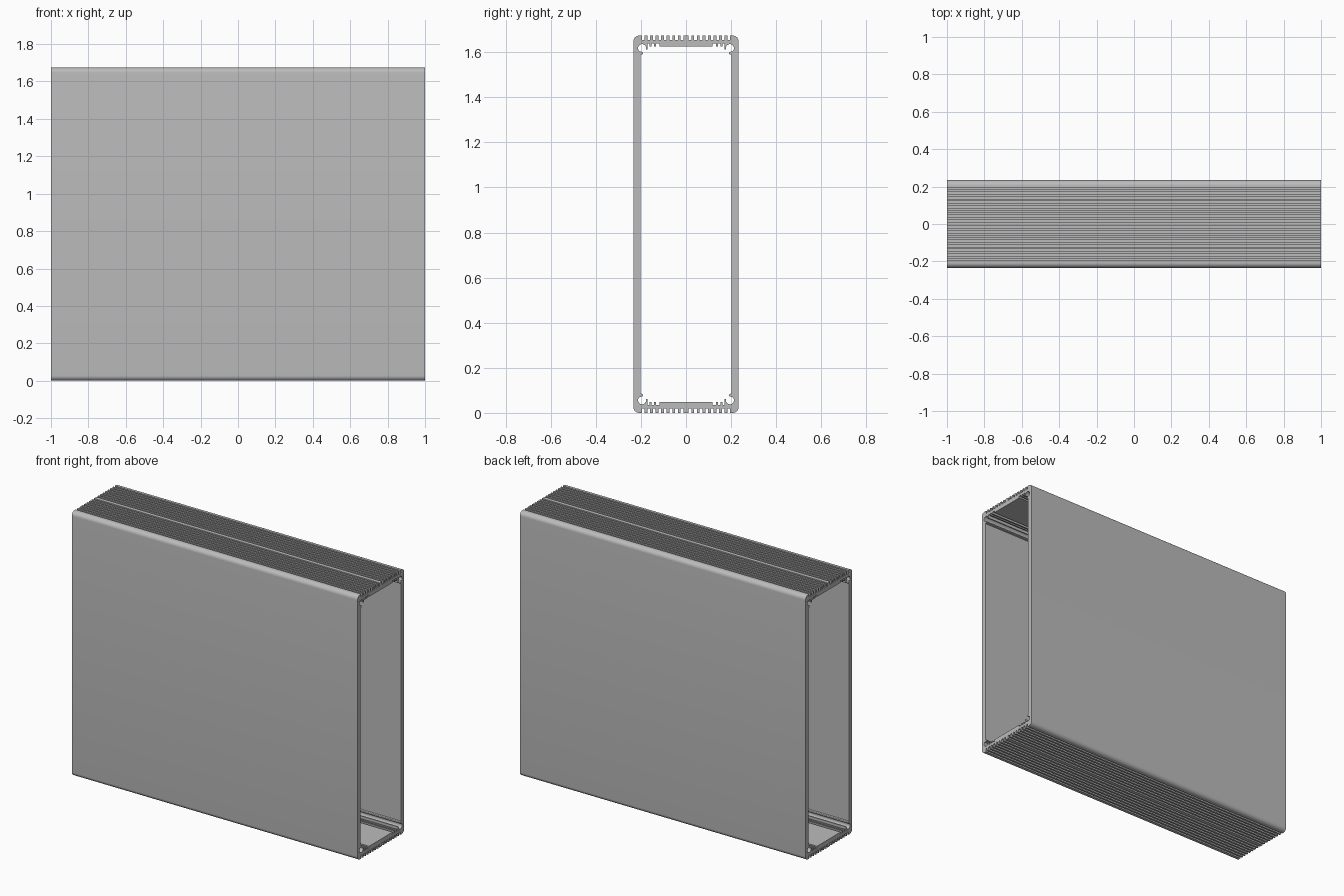
import bpy
from math import cos, sin, radians
from mathutils import Matrix

cube = bpy.data.objects.get("Cube")
if cube:
    bpy.data.objects.remove(cube, do_unlink=True)

HEIGHT = 1.674
HALF_DEPTH = 0.234
HALF_LENGTH = 1.0

metal = bpy.data.materials.new("plain_grey_metal")
metal.use_nodes = True
grey = (0.5, 0.5, 0.5, 1)
metal.diffuse_color = grey
metal.node_tree.nodes["Principled BSDF"].inputs["Base Color"].default_value = grey


def arc(cy, cv, radius, start, end, steps):
    """Arc points in (y, distance below the top) space."""
    angles = [radians(start + (end - start) * i / steps) for i in range(steps + 1)]
    return [(cy + radius * cos(a), cv - radius * sin(a)) for a in angles]


def notch(y0, y1, near, far):
    """Square step out and back, used for both slots and ribs."""
    return [(y0, near), (y0, far), (y1, far), (y1, near)]


def full_loop(quarter):
    """Mirror a quarter outline into a closed loop in (y, z)."""
    right = [(y, HEIGHT - v) for y, v in quarter]
    right += [(y, v) for y, v in reversed(quarter)]
    return right + [(-y, z) for y, z in reversed(right)]


# Outer outline: cooling fins, rounded corner, side wall
outer = []
for i in range(8):
    start = 0.012 + 0.0245 * i
    outer += notch(start, start + 0.0125, 0, 0.02)
outer += arc(HALF_DEPTH - 0.027, 0.027, 0.027, 90, 0, 8)

# Inner outline: thick pad, two ribs, prong, open screw channel, wall bead
inner = [(0.117, 0.048), (0.117, 0.036)]
inner += notch(0.132, 0.142, 0.036, 0.049)
inner += notch(0.152, 0.161, 0.036, 0.049)
inner += [(0.170, 0.036), (0.170, 0.061), (0.177, 0.061)]
inner += arc(0.195, 0.056, 0.018, 180, -50, 14)
inner += [(0.193, 0.073), (0.190, 0.078), (0.193, 0.083), (0.201, 0.086)]

# Extruded shell from the two outlines
curve = bpy.data.curves.new("enclosure_profile", "CURVE")
curve.dimensions = "2D"
curve.fill_mode = "BOTH"
curve.extrude = HALF_LENGTH
for quarter in (outer, inner):
    points = full_loop(quarter)
    spline = curve.splines.new("POLY")
    spline.points.add(len(points) - 1)
    for point, (y, z) in zip(spline.points, points):
        point.co = (y, z, 0, 1)
    spline.use_cyclic_u = True
curve.materials.append(metal)

shell = bpy.data.objects.new("finned_enclosure", curve)
bpy.context.collection.objects.link(shell)
bpy.ops.object.select_all(action="DESELECT")
shell.select_set(True)
bpy.context.view_layer.objects.active = shell
bpy.ops.object.convert(target="MESH")
shell = bpy.context.object

# Turn the profile plane upright so the extrusion runs along x
shell.data.transform(Matrix(((0, 0, 1, 0), (1, 0, 0, 0), (0, 1, 0, 0), (0, 0, 0, 1))))
bpy.ops.object.shade_smooth_by_angle(angle=radians(30))
